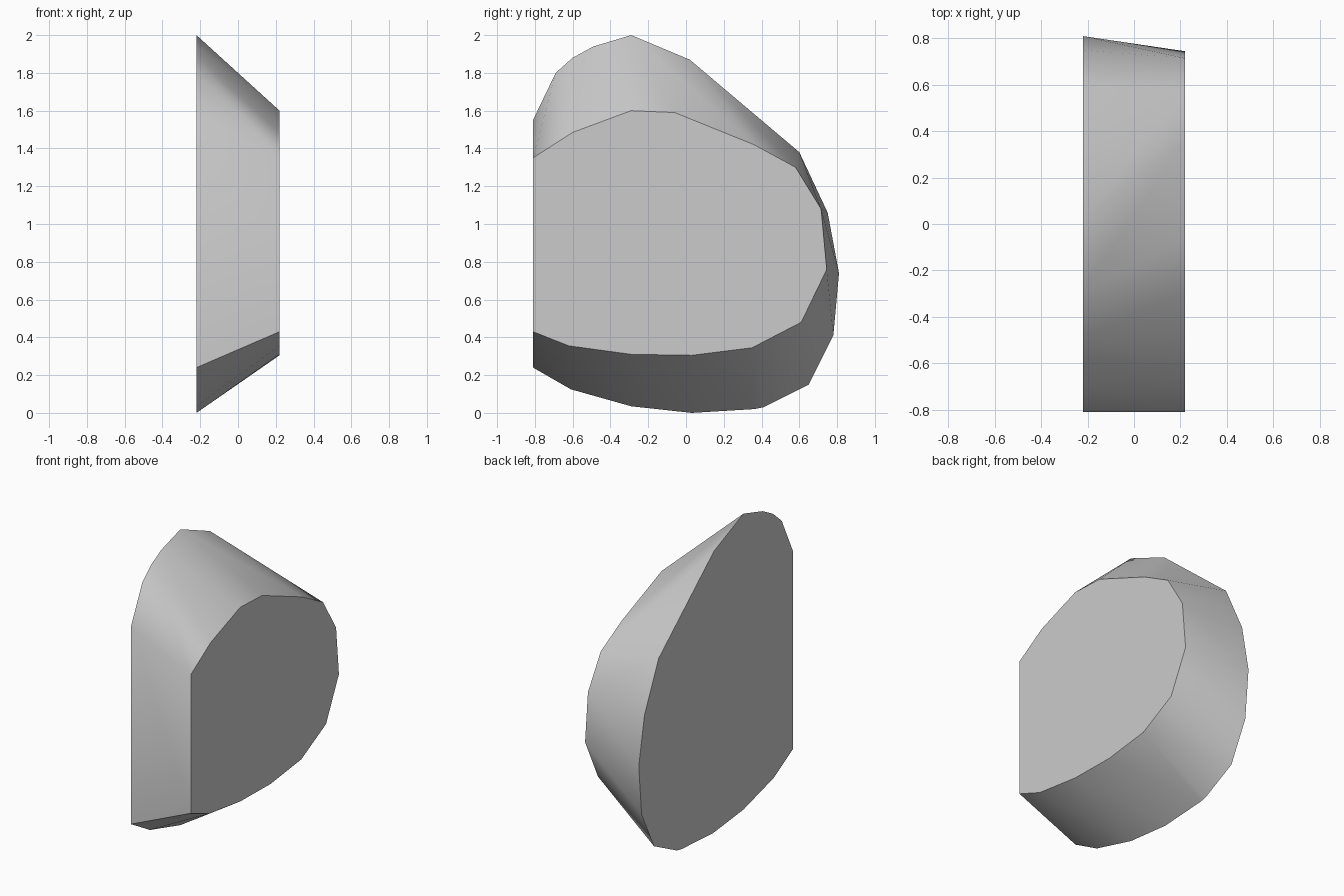
import bpy
import bmesh
import math

cube = bpy.data.objects.get("Cube")
if cube:
    bpy.data.objects.remove(cube, do_unlink=True)

HALF_WIDTH = 0.22

# Outlines (y, z) of the two flat ends, running round from the lower front corner
large_outline = [(-0.81, 0.24), (-0.61, 0.125), (-0.29, 0.035), (0.03, 0.0), (0.36, 0.02),
                 (0.41, 0.03), (0.65, 0.15), (0.78, 0.41), (0.81, 0.74), (0.75, 1.06),
                 (0.60, 1.38), (0.02, 1.87), (-0.29, 2.0), (-0.49, 1.94), (-0.60, 1.88),
                 (-0.69, 1.80), (-0.81, 1.55)]
small_outline = [(-0.81, 0.43), (-0.62, 0.355), (-0.29, 0.31), (0.03, 0.305), (0.35, 0.345),
                 (0.61, 0.48), (0.745, 0.76), (0.715, 1.08), (0.58, 1.30), (0.36, 1.42),
                 (-0.06, 1.59), (-0.29, 1.60), (-0.60, 1.485), (-0.81, 1.35)]


def make_material(name, color):
    mat = bpy.data.materials.new(name)
    mat.use_nodes = True
    mat.diffuse_color = color
    mat.node_tree.nodes["Principled BSDF"].inputs["Base Color"].default_value = color
    return mat


# Tapered block: skin wrapped around both end outlines
bm = bmesh.new()
for x, outline in ((-HALF_WIDTH, large_outline), (HALF_WIDTH, small_outline)):
    for y, z in outline:
        bm.verts.new((x, y, z))
bmesh.ops.convex_hull(bm, input=bm.verts[:])

# Merge the flat ends and the flat front into single faces
bmesh.ops.dissolve_limit(bm, angle_limit=math.radians(0.3), verts=bm.verts[:], edges=bm.edges[:])
bmesh.ops.recalc_face_normals(bm, faces=bm.faces[:])

mesh = bpy.data.meshes.new("tapered_block")
bm.to_mesh(mesh)
bm.free()
mesh.materials.append(make_material("plain grey", (0.6, 0.6, 0.6, 1.0)))

block = bpy.data.objects.new("tapered_block", mesh)
bpy.context.collection.objects.link(block)

# Smooth rim with crisp end edges
bpy.ops.object.select_all(action='DESELECT')
block.select_set(True)
bpy.context.view_layer.objects.active = block
bpy.ops.object.shade_smooth_by_angle(angle=math.radians(35))
